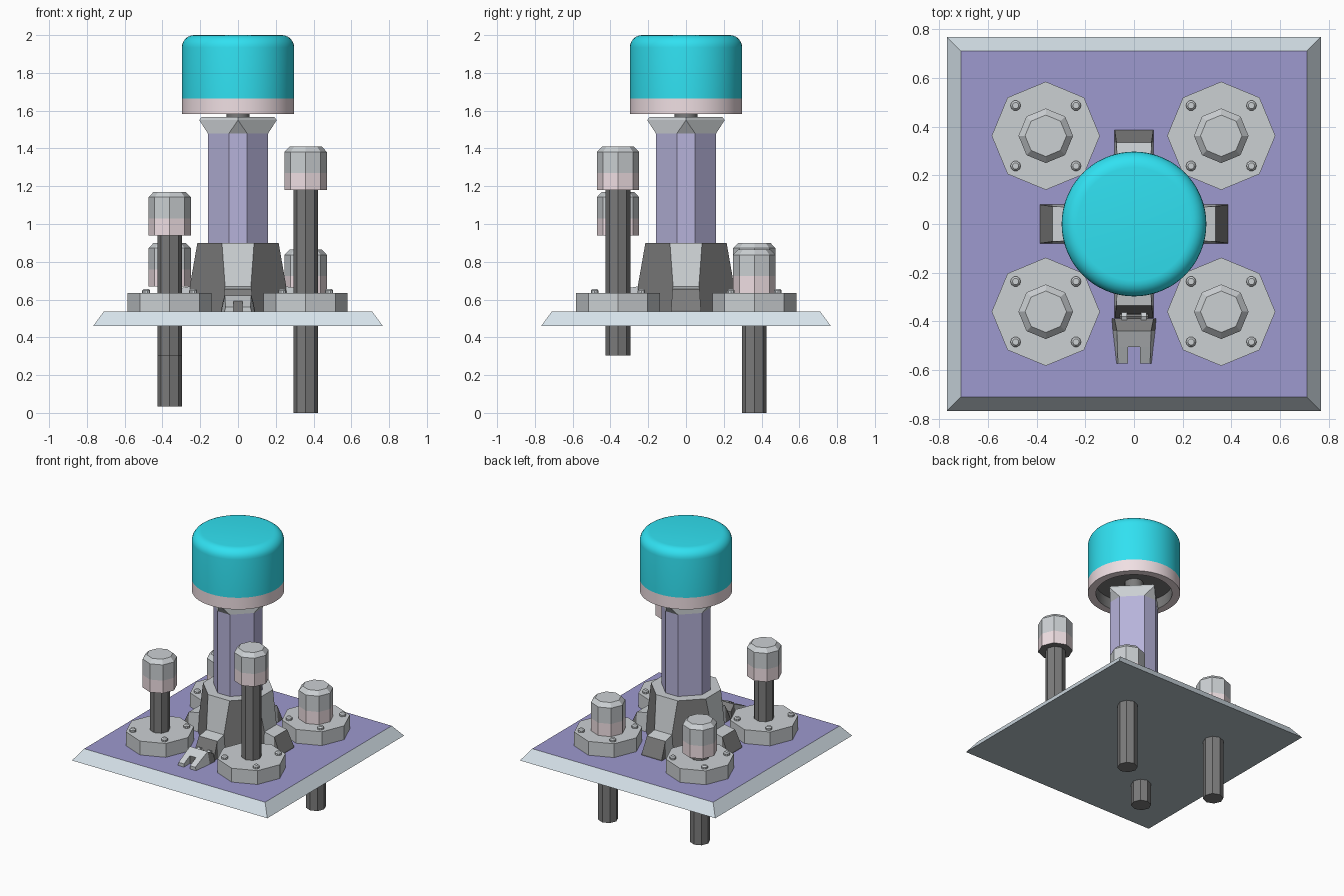
import bpy, bmesh
from math import sin, cos, pi

if "Cube" in bpy.data.objects:
    bpy.data.objects.remove(bpy.data.objects["Cube"])

COLOURS = {
    "grey": (0.60, 0.63, 0.65), "dark": (0.20, 0.20, 0.20),
    "pink": (0.87, 0.74, 0.77), "cyan": (0.03, 0.75, 0.88),
    "violet": (0.47, 0.45, 0.70), "deck": (0.34, 0.32, 0.62),
    "rim": (0.68, 0.77, 0.83), "under": (0.45, 0.53, 0.57),
}
MATS = {}
for key, rgb in COLOURS.items():
    MATS[key] = bpy.data.materials.new(key)
    MATS[key].diffuse_color = (*rgb, 1)


def loft(name, rings, cols="grey", smooth=False):
    """Skin 3D rings. cols: one name, or [start cap, each band..., end cap];
    a band may be a pair of names for alternating faces."""
    if isinstance(cols, str):
        cols = [cols] * (len(rings) + 1)
    used = sorted({c for e in cols for c in ((e,) if isinstance(e, str) else e)})
    me = bpy.data.meshes.new(name)
    for c in used:
        me.materials.append(MATS[c])
    bm = bmesh.new()
    vs = [[bm.verts.new(p) for p in r] for r in rings]
    n = len(vs[0])
    bm.faces.new(vs[0][::-1]).material_index = used.index(cols[0])
    for k in range(len(vs) - 1):
        for i in range(n):
            j = (i + 1) % n
            f = bm.faces.new((vs[k][i], vs[k][j], vs[k + 1][j], vs[k + 1][i]))
            c = cols[k + 1]
            f.material_index = used.index(c if isinstance(c, str) else c[i % 2])
    bm.faces.new(vs[-1]).material_index = used.index(cols[-1])
    bmesh.ops.remove_doubles(bm, verts=bm.verts, dist=0.0001)
    bmesh.ops.recalc_face_normals(bm, faces=bm.faces)
    bm.to_mesh(me)
    bm.free()
    ob = bpy.data.objects.new(name, me)
    bpy.context.collection.objects.link(ob)
    if smooth:
        bpy.ops.object.select_all(action='DESELECT')
        bpy.context.view_layer.objects.active = ob
        ob.select_set(True)
        bpy.ops.object.shade_smooth_by_angle(angle=0.6)
    return ob


def circle(r, z, n=8, x=0, y=0):
    return [(x + r * cos(2 * pi * i / n), y + r * sin(2 * pi * i / n), z) for i in range(n)]


def octa(a, b, z):
    """Octagon with uneven sides: faces at distance a, half-width b."""
    return [(x, y, z) for x, y in ((a, -b), (a, b), (b, a), (-b, a),
                                   (-a, b), (-a, -b), (-b, -a), (b, -a))]


def square(h, z):
    return [(h, -h, z), (h, h, z), (-h, h, z), (-h, -h, z)]


def section(y, x0, x1, z0, z1, taper=0):
    """Upright cross-section at depth y."""
    return [(x0, y, z0), (x1, y, z0), (x1 - taper, y, z1), (x0 + taper, y, z1)]


# Base plate
loft("base_plate", [square(0.767, 0.46), square(0.71, 0.537)], ["under", "rim", "deck"])

# Four sliding pistons in bolted flanges
PISTONS = {"front_left": (-0.362, -0.36, 1.17), "front_right": (0.358, -0.36, 1.41),
           "back_left": (-0.362, 0.362, 0.90), "back_right": (0.358, 0.362, 0.865)}
for side, (x, y, top) in PISTONS.items():
    loft("flange_" + side, [circle(0.222, 0.53, 8, x, y), circle(0.222, 0.635, 8, x, y)])
    for i, (sx, sy) in enumerate(((1, 1), (-1, 1), (-1, -1), (1, -1))):
        bx, by = x + 0.124 * sx, y + 0.124 * sy
        loft(f"bolt_{side}_{i + 1}", [circle(0.021, 0.63, 10, bx, by),
                                      circle(0.021, 0.648, 10, bx, by),
                                      circle(0.013, 0.657, 10, bx, by)])
    loft("rod_" + side, [circle(0.065, top - 0.865, 8, x, y),
                         circle(0.065, top - 0.2, 8, x, y)], "dark")
    loft("piston_cap_" + side,
         [circle(r, top - d, 8, x, y) for r, d in
          ((0.112, 0.23), (0.112, 0.14), (0.112, 0.028), (0.085, 0))],
         ["dark", "pink", "grey", "grey", "grey"])

# Central pedestal, column and collar
loft("pedestal", [octa(0.28, 0.058, 0.53), octa(0.215, 0.085, 0.90)],
     ["dark", ("grey", "dark"), "grey"])
loft("column", [octa(0.16, 0.048, 0.89), octa(0.16, 0.048, 1.48)], "violet")
loft("collar", [octa(0.16, 0.048, 1.48), octa(0.205, 0, 1.55), octa(0.192, 0, 1.567)])

# Four splayed feet around the pedestal
for i, side in enumerate(("front", "right", "back", "left")):
    foot = loft("foot_" + side,
                [section(-0.20, -0.08, 0.08, 0.53, 0.68, 0.013),
                 section(-0.335, -0.08, 0.08, 0.53, 0.655, 0.008),
                 section(-0.385, -0.08, 0.08, 0.53, 0.545, 0.001)],
                ["dark", "grey", "dark", "dark"])
    foot.rotation_euler.z = i * pi / 2

# Forked latch in front of the front foot
loft("latch_body", [section(-0.388, -0.092, 0.092, 0.53, 0.59, 0.012),
                    section(-0.44, -0.088, 0.088, 0.53, 0.622, 0.018),
                    section(-0.505, -0.080, 0.080, 0.53, 0.592, 0.012)],
     ["dark", "dark", "grey", "dark"])
for s, side in ((-1, "left"), (1, "right")):
    loft("latch_prong_" + side,
         [[(s * xo, y, 0.53), (s * 0.024, y, 0.53), (s * 0.024, y, z), (s * xi, y, z)]
          for y, xo, xi, z in ((-0.505, 0.080, 0.068, 0.592), (-0.572, 0.073, 0.066, 0.560))])
    # Hinge knuckles
    loft("latch_hinge_" + side,
         [[(s * x, -0.38 + py, 0.575 + pz) for px, py, pz in
           ((0, 0.025 * cos(k * pi / 4), 0.025 * sin(k * pi / 4)) for k in range(8))]
          for x in (0.028, 0.052)])
loft("latch_pin", [[(x, -0.38 + 0.012 * cos(k * pi / 4), 0.575 + 0.012 * sin(k * pi / 4))
                    for k in range(8)] for x in (-0.06, 0.06)], "dark")

# Large top button: hollow underside, pink band, rounded cyan dome
R, ROUND = 0.297, 0.065
dome = [(R - ROUND + ROUND * cos(t * pi / 12), 2 - ROUND + ROUND * sin(t * pi / 12))
        for t in range(7)]
profile = [(0.245, 1.66), (0.245, 1.582), (R, 1.582), (R, 1.665)] + dome
loft("top_button", [circle(r, z, 64) for r, z in profile],
     ["dark", "dark", "pink", "pink"] + ["cyan"] * 8, smooth=True)
loft("button_stem", [circle(0.06, 1.55, 16), circle(0.06, 1.67, 16)], "dark", smooth=True)

for m in bpy.data.materials:
    if m.users and not m.is_grease_pencil:
        m.use_nodes = True
        m.node_tree.nodes["Principled BSDF"].inputs["Base Color"].default_value = m.diffuse_color
